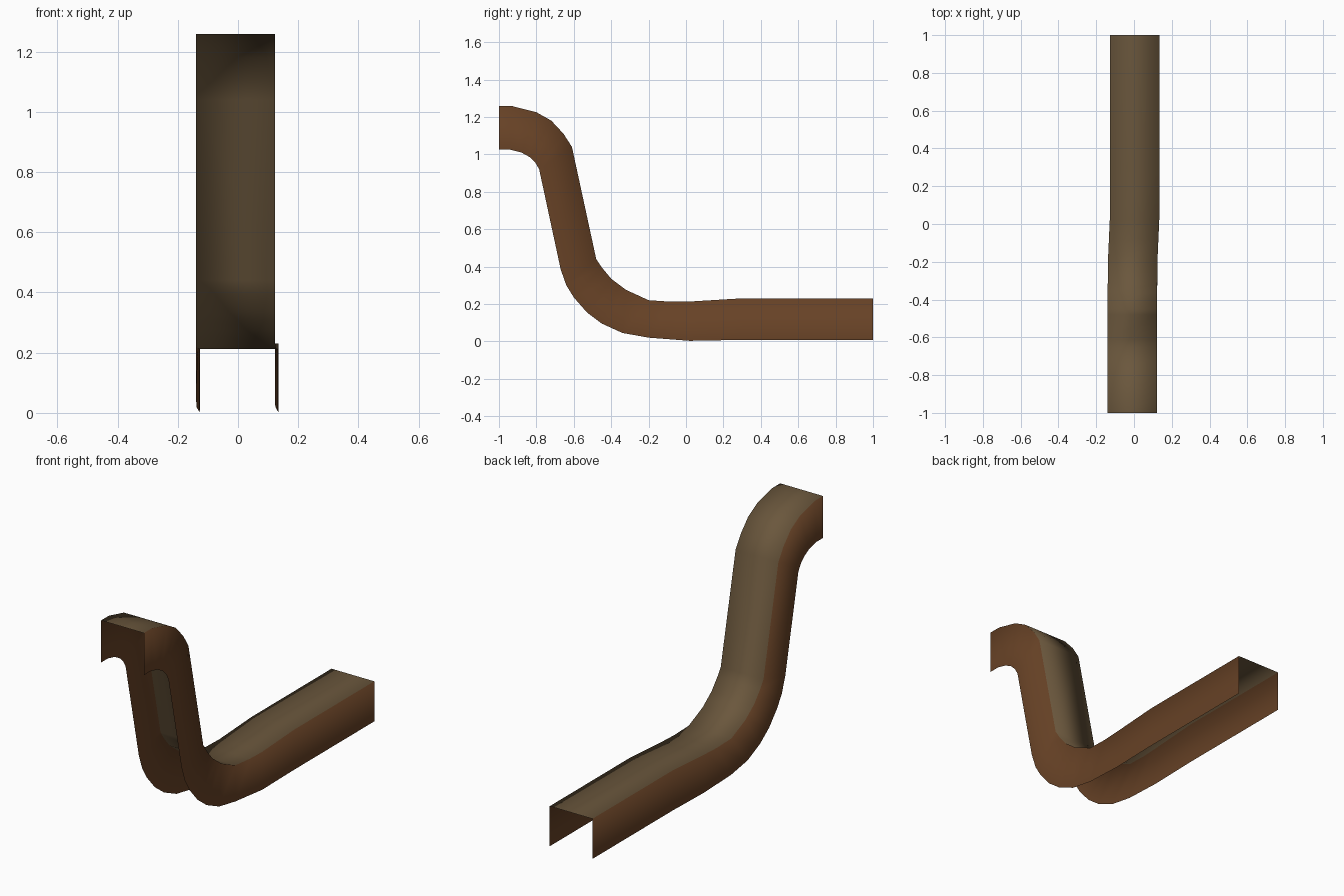
import bpy, bmesh

if "Cube" in bpy.data.objects:
    bpy.data.objects.remove(bpy.data.objects["Cube"])

# Side profile stations: (web y, web z, flange edge y, flange edge z)
STATIONS = [
    (-1.00, 1.258, -1.00, 1.025), (-0.93, 1.258, -0.94, 1.025),
    (-0.80, 1.225, -0.88, 1.010), (-0.72, 1.180, -0.835, 0.985),
    (-0.655, 1.110, -0.805, 0.955), (-0.61, 1.040, -0.785, 0.920),
    (-0.48, 0.440, -0.67, 0.385), (-0.45, 0.395, -0.64, 0.300),
    (-0.40, 0.335, -0.60, 0.235), (-0.36, 0.305, -0.53, 0.155),
    (-0.32, 0.275, -0.45, 0.095), (-0.20, 0.220, -0.34, 0.045),
    (-0.08, 0.212, -0.20, 0.020), (0.02, 0.213, 0.02, 0.003),
    (0.30, 0.230, 0.30, 0.008), (1.00, 0.230, 1.00, 0.008),
]
HALF_WIDTH = 0.131


def shift(y):
    """Small sideways jog between the raised part and the level part."""
    t = min(max((y + 0.22) / 0.27, 0), 1)
    return -0.008 + 0.012 * t


def material(name, rgb):
    m = bpy.data.materials.new(name)
    m.diffuse_color = (*rgb, 1)
    m.use_nodes = True
    m.node_tree.nodes["Principled BSDF"].inputs["Base Color"].default_value = m.diffuse_color
    return m


# Open channel: one web with a flange hanging from each edge
bm = bmesh.new()
rows = []
for wy, wz, fy, fz in STATIONS:
    rows.append([bm.verts.new((shift(y) + s * HALF_WIDTH, y, z))
                 for s, y, z in ((-1, fy, fz), (-1, wy, wz), (1, wy, wz), (1, fy, fz))])
for a, b in zip(rows, rows[1:]):
    for i in range(3):
        f = bm.faces.new((a[i], a[i + 1], b[i + 1], b[i]))
        f.material_index = 0 if i == 1 else 1
        f.smooth = True
        # Face outwards: web up, flanges away from the middle
        f.normal_update()
        n = f.normal
        out = n.z + n.y if i == 1 else n.x * (i - 1)
        if out < 0:
            f.normal_flip()

mesh = bpy.data.meshes.new("curved_channel")
bm.to_mesh(mesh)
bm.free()
mesh.materials.append(material("web tan brown", (0.145, 0.095, 0.046)))
mesh.materials.append(material("flange brown", (0.135, 0.054, 0.019)))
channel = bpy.data.objects.new("curved_channel", mesh)
bpy.context.collection.objects.link(channel)
